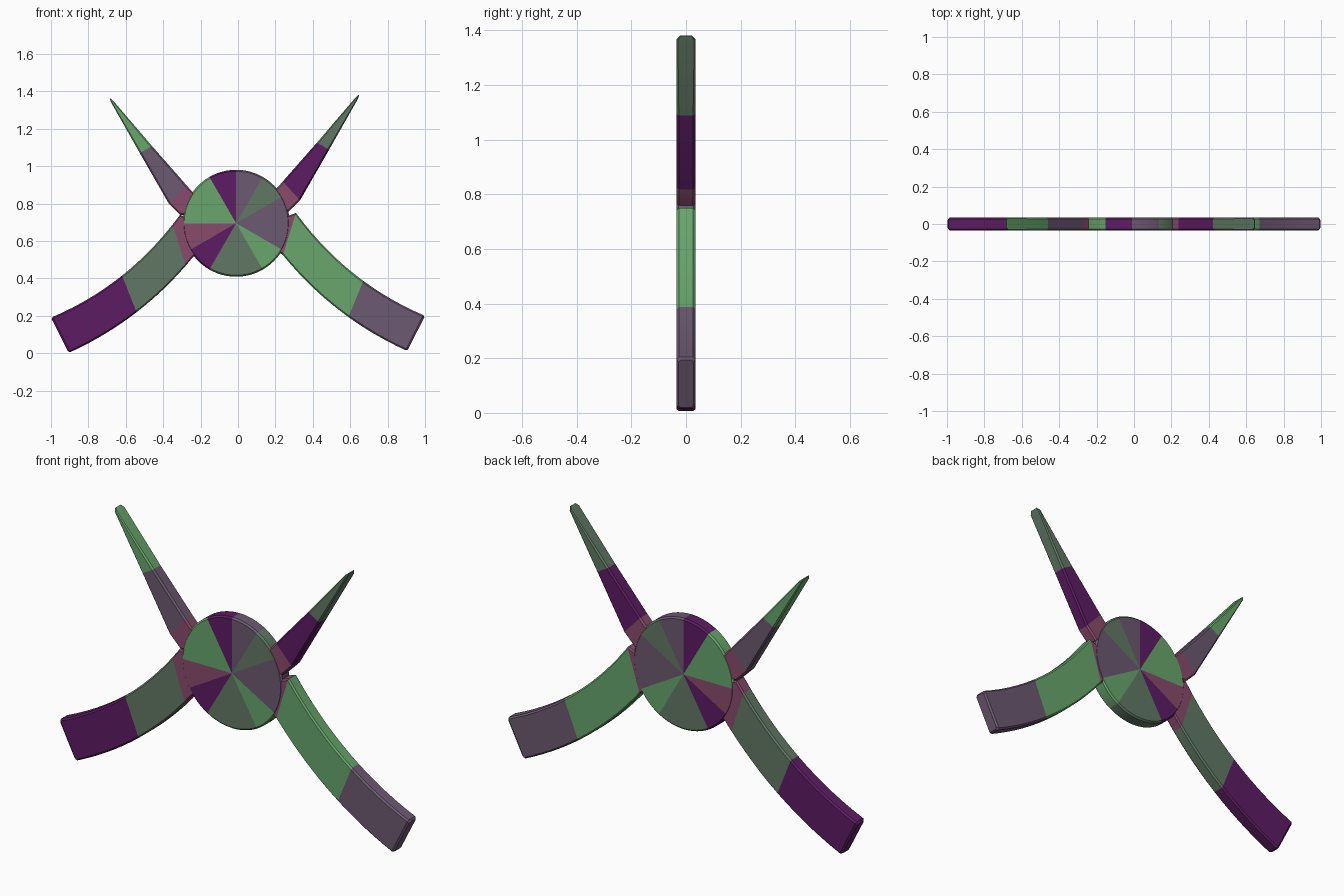
import bpy, bmesh, math
from mathutils import Vector

cube = bpy.data.objects.get("Cube")
if cube:
    bpy.data.objects.remove(cube, do_unlink=True)

HALF = 0.034      # half thickness of the flat body
CHAMFER = 0.008
COLOURS = {
    "green": (0.14, 0.38, 0.15),
    "sage": (0.12, 0.19, 0.13),
    "mauve": (0.15, 0.10, 0.165),
    "purple": (0.11, 0.012, 0.125),
    "rose": (0.25, 0.07, 0.15),
}
NAMES = list(COLOURS)
materials = []
for name, rgb in COLOURS.items():
    mat = bpy.data.materials.new(name)
    mat.use_nodes = True
    mat.diffuse_color = (*rgb, 1)
    mat.node_tree.nodes["Principled BSDF"].inputs["Base Color"].default_value = (*rgb, 1)
    materials.append(mat)


def finish(name, bm):
    """Turn a bmesh into a shaded object carrying the palette."""
    bmesh.ops.recalc_face_normals(bm, faces=bm.faces)
    mesh = bpy.data.meshes.new(name)
    bm.to_mesh(mesh)
    bm.free()
    for mat in materials:
        mesh.materials.append(mat)
    obj = bpy.data.objects.new(name, mesh)
    bpy.context.collection.objects.link(obj)
    bpy.ops.object.select_all(action="DESELECT")
    obj.select_set(True)
    bpy.context.view_layer.objects.active = obj
    bpy.ops.object.shade_smooth_by_angle()
    return obj


def ring(bm, a, b, half):
    """Chamfered rectangular section spanning edge points a and b."""
    d = b - a
    c = min(CHAMFER, 0.3 * d.length)
    d = d.normalized() * c
    section = [(a + d, -half), (b - d, -half), (b, c - half), (b, half - c),
               (b - d, half), (a + d, half), (a, half - c), (a, c - half)]
    return [bm.verts.new((p.x, y, p.y)) for p, y in section]


def limb(name, stations, colours, side, shift, tip):
    """Loft a flat limb through pairs of edge points, with an eased end."""
    pairs = [[Vector((p[0] * side, p[1])) + Vector(shift) for p in s] for s in stations]
    (a0, b0), (a1, b1) = pairs[-2:]
    back = tip / (a1 - a0).length
    inset = (b1 - a1) * min(0.3, CHAMFER / (b1 - a1).length)
    bm = bmesh.new()
    rings = [ring(bm, a, b, HALF) for a, b in pairs[:-1]]
    rings.append(ring(bm, a1.lerp(a0, back), b1.lerp(b0, back), HALF))
    rings.append(ring(bm, a1 + inset, b1 - inset, HALF - tip * 0.7))
    colours = colours + colours[-1:]
    for r0, r1, colour in zip(rings, rings[1:], colours):
        for i in range(8):
            j = (i + 1) % 8
            face = bm.faces.new((r0[i], r0[j], r1[j], r1[i]))
            face.material_index = NAMES.index(colour)
    for cap, colour in ((rings[0], colours[0]), (rings[-1], colours[-1])):
        bm.faces.new(cap).material_index = NAMES.index(colour)
    finish(name, bm)


def bezier(p0, p1, p2, t):
    p0, p1, p2 = Vector(p0), Vector(p1), Vector(p2)
    return p0.lerp(p1, t).lerp(p1.lerp(p2, t), t)


# Legs: curved bands sweeping outward and down
STEPS = 14
leg = [((0.20, 0.70), (0.18, 0.56))]
for i in range(STEPS + 1):
    t = i / STEPS
    leg.append((bezier((0.31, 0.74), (0.585, 0.365), (1.0, 0.19), t),
                bezier((0.24, 0.515), (0.512, 0.18), (0.905, 0.002), t)))
limb("right_leg", leg, ["rose"] * 2 + ["sage"] * 6 + ["purple"] * 7, -1, (0, 0), 0.01)
limb("left_leg", leg, ["rose"] + ["green"] * 8 + ["mauve"] * 6, 1, (0, 0.01), 0.01)

# Horns: tapering spikes rising from the shoulders
horn = [((0.20, 0.82), (0.25, 0.74)),
        ((0.25, 0.87), (0.31, 0.74)),
        ((0.277, 0.90), (0.37, 0.80)),
        ((0.46, 1.108), (0.525, 1.07)),
        ((0.68, 1.365), (0.688, 1.358))]
limb("right_horn", horn, ["rose", "rose", "mauve", "green"], -1, (0, 0), 0.018)
limb("left_horn", horn, ["rose", "rose", "purple", "sage"], 1, (-0.038, 0.018), 0.018)

# Central disc, coloured in wedges and slightly proud of the limbs
bm = bmesh.new()
bmesh.ops.create_cone(bm, cap_ends=True, cap_tris=True, segments=72,
                      radius1=0.286, radius2=0.286, depth=2 * HALF + 0.003)
wedges = ["mauve", "sage", "mauve", "purple", "green", "green",
          "rose", "purple", "sage", "sage", "green", "mauve"]
for face in bm.faces:
    c = face.calc_center_median()
    angle = math.atan2(c.y, c.x) % math.tau
    face.material_index = NAMES.index(wedges[int(angle / math.tau * len(wedges)) % len(wedges)])
disc = finish("central_disc", bm)
disc.rotation_euler.x = math.pi / 2
disc.location = (-0.01, 0, 0.695)
bevel = disc.modifiers.new("rim_bevel", "BEVEL")
bevel.width = CHAMFER
bevel.segments = 1
bevel.limit_method = "ANGLE"
